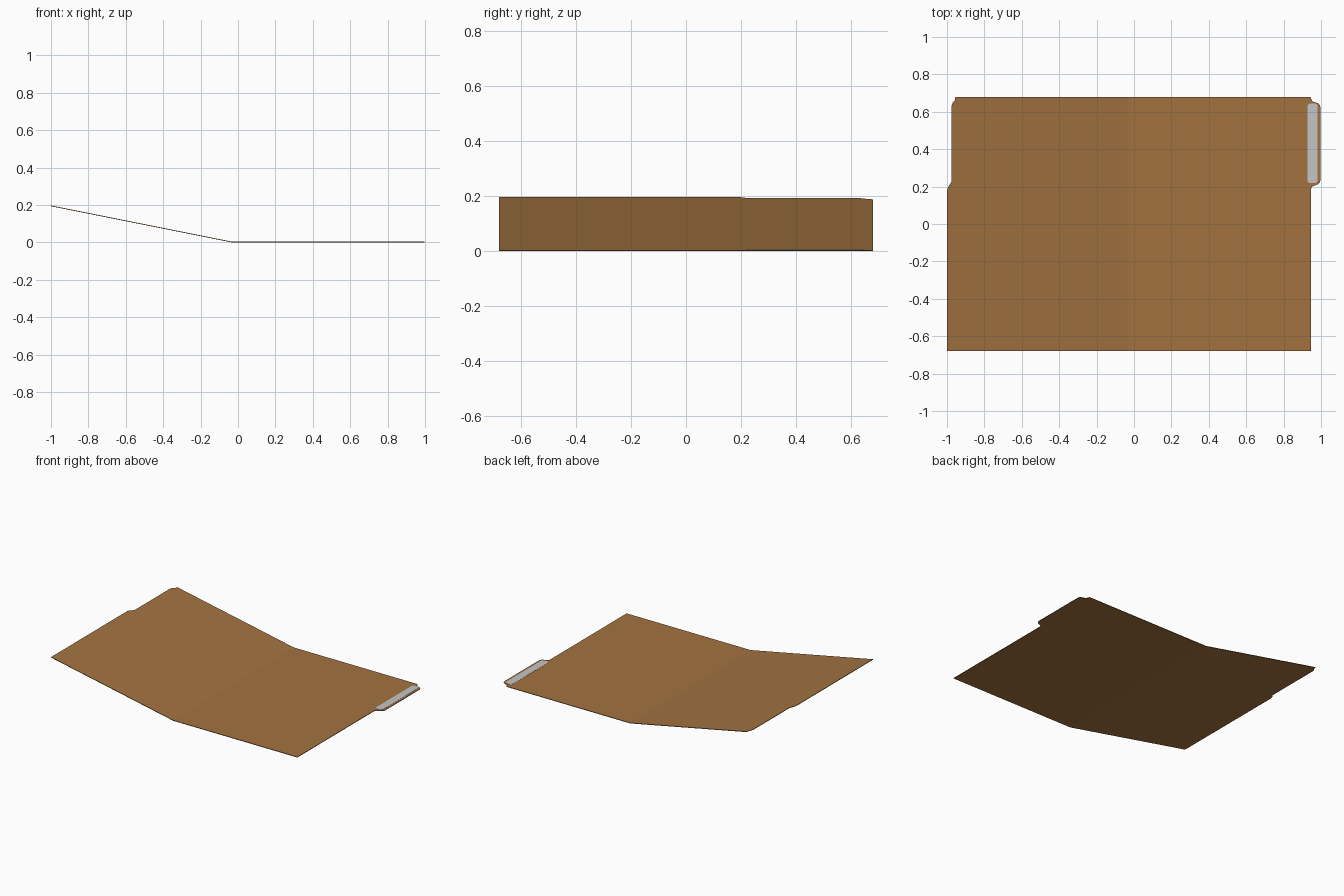
import bpy, bmesh, math

if "Cube" in bpy.data.objects:
    bpy.data.objects.remove(bpy.data.objects["Cube"])

CREASE = -0.035      # x of the fold line
HALF = 0.68          # half the sheet height in y
THICK = 0.004        # card thickness
SLOPE = 0.193 / 0.965


def material(name, rgb):
    m = bpy.data.materials.new(name)
    m.diffuse_color = (*rgb, 1)
    m.use_nodes = True
    m.node_tree.nodes["Principled BSDF"].inputs["Base Color"].default_value = m.diffuse_color
    return m


def plate(name, outline, z0, thick, mat, slope=0.0):
    """Extrude a flat xy outline upward; slope lifts it to the left of the crease."""
    bm = bmesh.new()
    lift = lambda x: slope * (CREASE - x)
    low = [bm.verts.new((x, y, z0 + lift(x))) for x, y in outline]
    top = [bm.verts.new((x, y, z0 + thick + lift(x))) for x, y in outline]
    bm.faces.new(low[::-1])
    bm.faces.new(top)
    for i in range(len(low)):
        j = (i + 1) % len(low)
        bm.faces.new((low[i], low[j], top[j], top[i]))
    bmesh.ops.recalc_face_normals(bm, faces=bm.faces)
    me = bpy.data.meshes.new(name)
    bm.to_mesh(me)
    bm.free()
    ob = bpy.data.objects.new(name, me)
    bpy.context.collection.objects.link(ob)
    me.materials.append(mat)
    return ob


def rounded(x0, x1, y0, y1, r, steps=5):
    """Counter-clockwise rounded rectangle."""
    pts = []
    for k, (cx, cy) in enumerate([(x1 - r, y1 - r), (x0 + r, y1 - r),
                                  (x0 + r, y0 + r), (x1 - r, y0 + r)]):
        for s in range(steps + 1):
            a = math.pi / 2 * (k + s / steps)
            pts.append((cx + r * math.cos(a), cy + r * math.sin(a)))
    return pts


card = material("brown card", (0.36, 0.17, 0.052))
label = material("grey label", (0.56, 0.56, 0.56))

# Back panel, lying flat, with the index tab on its right edge
plate("back_panel", [
    (CREASE, -HALF), (0.945, -HALF), (0.945, 0.185), (0.952, 0.20),
    (0.985, 0.213), (0.995, 0.225), (0.997, 0.24), (0.997, 0.62),
    (0.995, 0.635), (0.985, 0.645), (0.955, 0.655), (0.947, 0.67),
    (0.943, HALF), (CREASE, HALF)], 0, THICK, card)

# Front cover, opened and raised, with a shallow cut-out opposite the tab
plate("front_cover", [
    (CREASE, HALF), (-0.955, HALF), (-0.958, 0.66), (-0.970, 0.648),
    (-0.976, 0.63), (-0.976, 0.225), (-0.990, 0.205), (-0.997, 0.19),
    (-1.0, 0.175), (-1.0, -HALF), (CREASE, -HALF)], 0, THICK, card, SLOPE)

# Label strip on the tab
plate("tab_label", rounded(0.927, 0.982, 0.218, 0.645, 0.018),
      THICK, 0.001, label)
